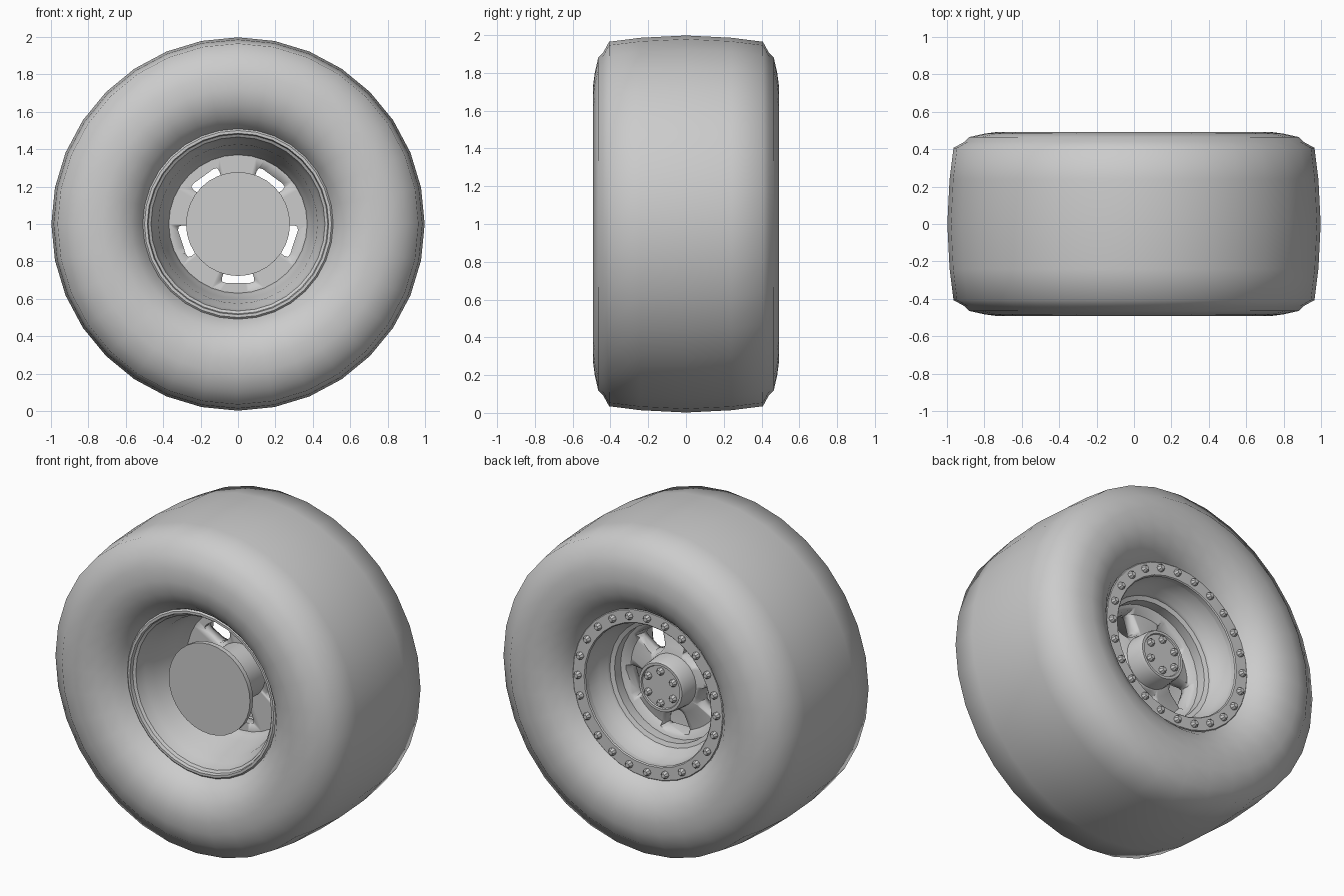
import bpy, bmesh, math

if "Cube" in bpy.data.objects:
    bpy.data.objects.remove(bpy.data.objects["Cube"])

CZ = 1.0  # axle height


def finish(bm, name, angle=35):
    bmesh.ops.remove_doubles(bm, verts=bm.verts, dist=1e-5)
    bmesh.ops.recalc_face_normals(bm, faces=bm.faces)
    me = bpy.data.meshes.new(name)
    bm.to_mesh(me)
    bm.free()
    ob = bpy.data.objects.new(name, me)
    bpy.context.collection.objects.link(ob)
    bpy.ops.object.select_all(action='DESELECT')
    bpy.context.view_layer.objects.active = ob
    ob.select_set(True)
    bpy.ops.object.shade_smooth_by_angle(angle=math.radians(angle))
    return ob


def spin(bm, profile, segs, closed=False, cx=0, cz=CZ):
    """Revolve (radius, y) points about an axis parallel to y."""
    rings = []
    for i in range(segs):
        a = 2 * math.pi * i / segs
        rings.append([bm.verts.new((cx + r * math.cos(a), y, cz + r * math.sin(a)))
                      for r, y in profile])
    n = len(profile)
    for i in range(segs):
        A, B = rings[i], rings[(i + 1) % segs]
        for j in range(n if closed else n - 1):
            k = (j + 1) % n
            bm.faces.new((A[j], A[k], B[k], B[j]))


def lathe(name, profile, segs=32, closed=False, angle=35):
    bm = bmesh.new()
    spin(bm, profile, segs, closed)
    return finish(bm, name, angle)


def bolt_circle(name, count, radius, y, r, h, start=0):
    bm = bmesh.new()
    for i in range(count):
        a = start + 2 * math.pi * i / count
        spin(bm, [(0, y - 0.005), (r, y - 0.005), (r, y + h * 0.55),
                  (r * 0.6, y + h), (0, y + h)], 8, False,
             radius * math.cos(a), CZ + radius * math.sin(a))
    return finish(bm, name)


# Tyre: half profile mirrored across y = 0
half = [(0.495, 0.33), (0.525, 0.385), (0.57, 0.435), (0.64, 0.475), (0.725, 0.493),
        (0.80, 0.483), (0.88, 0.465), (0.905, 0.44), (0.965, 0.407), (0.986, 0.24)]
tyre = [(r, -y) for r, y in half] + [(0.998, 0)] + half[::-1]
lathe("tyre", tyre, 32, angle=60)

# Rim barrel with front lip and stepped back
lathe("rim_barrel", [
    (0.51, -0.33), (0.51, -0.355), (0.50, -0.365), (0.485, -0.365), (0.48, -0.345),
    (0.465, -0.335), (0.45, -0.27), (0.425, -0.22), (0.40, -0.05), (0.38, 0.0),
    (0.37, 0.03), (0.36, 0.13), (0.36, 0.185), (0.385, 0.195), (0.39, 0.215),
    (0.42, 0.25), (0.432, 0.35), (0.51, 0.35), (0.50, 0.32), (0.455, 0.27),
    (0.445, -0.10), (0.47, -0.26)], 32, True)

# Bead ring with bolts on the back side
lathe("bead_ring", [(0.43, 0.34), (0.43, 0.368), (0.436, 0.374), (0.512, 0.374),
                    (0.518, 0.368), (0.518, 0.335)], 32, True)
bolt_circle("bead_ring_bolts", 24, 0.475, 0.374, 0.022, 0.026)

# Spoke plate
plate = lathe("spoke_plate", [(0, 0.03), (0.375, 0.03), (0.375, 0.13), (0.345, 0.12),
                              (0.31, 0.095), (0.20, 0.115), (0.16, 0.135), (0, 0.135)], 48)

# Five flared windows cut through the plate
bm = bmesh.new()
cr = 0.03
corners = [(0.185, 0.05), (0.315, 0.095), (0.315, -0.095), (0.185, -0.05)]
outline = []
for i, (r, t) in enumerate(corners):
    for q in (corners[i - 1], corners[(i + 1) % 4]):
        d = math.hypot(q[0] - r, q[1] - t)
        outline.append((r + (q[0] - r) * cr / d, t + (q[1] - t) * cr / d))
    p, q = outline[-2], outline[-1]
    mid = (0.25 * (p[0] + q[0]) + 0.5 * r, 0.25 * (p[1] + q[1]) + 0.5 * t)
    outline.insert(-1, mid)
for i in range(5):
    a = math.radians(270 + 72 * i)
    levels = []
    for y, s in ((-0.05, 1.0), (0.065, 1.0), (0.16, 1.32)):
        ring = []
        for r, t in outline:
            rr, tt = 0.25 + (r - 0.25) * s, t * s
            ring.append(bm.verts.new((rr * math.cos(a) - tt * math.sin(a), y,
                                      CZ + rr * math.sin(a) + tt * math.cos(a))))
        levels.append(ring)
    for A, B in zip(levels, levels[1:]):
        for j in range(len(A)):
            k = (j + 1) % len(A)
            bm.faces.new((A[j], A[k], B[k], B[j]))
    bm.faces.new(levels[0])
    bm.faces.new(levels[-1])
cutter = finish(bm, "window_cutter")
cutter.hide_render = True
mod = plate.modifiers.new("windows", 'BOOLEAN')
mod.operation = 'DIFFERENCE'
mod.solver = 'EXACT'
mod.object = cutter
bpy.context.view_layer.objects.active = plate
# keep the boolean result as plain mesh and drop the cutter
bpy.context.view_layer.update()
result = bpy.data.meshes.new_from_object(
    plate.evaluated_get(bpy.context.evaluated_depsgraph_get()))
plate.modifiers.clear()
plate.data = result
bpy.data.objects.remove(cutter)

# Hub cap on the back, with bolts
lathe("hub", [(0, 0.10), (0.165, 0.10), (0.155, 0.235), (0.148, 0.25),
              (0.132, 0.25), (0.128, 0.242), (0, 0.242)], 32)
bolt_circle("hub_bolts", 6, 0.098, 0.242, 0.022, 0.026, math.radians(30))

# Axle drum and brake disc on the front
lathe("axle_drum", [(0, -0.26), (0.165, -0.26), (0.165, 0.05), (0, 0.05)], 32)
lathe("brake_disc", [(0, -0.28), (0.278, -0.28), (0.278, -0.25), (0, -0.25)], 32)
